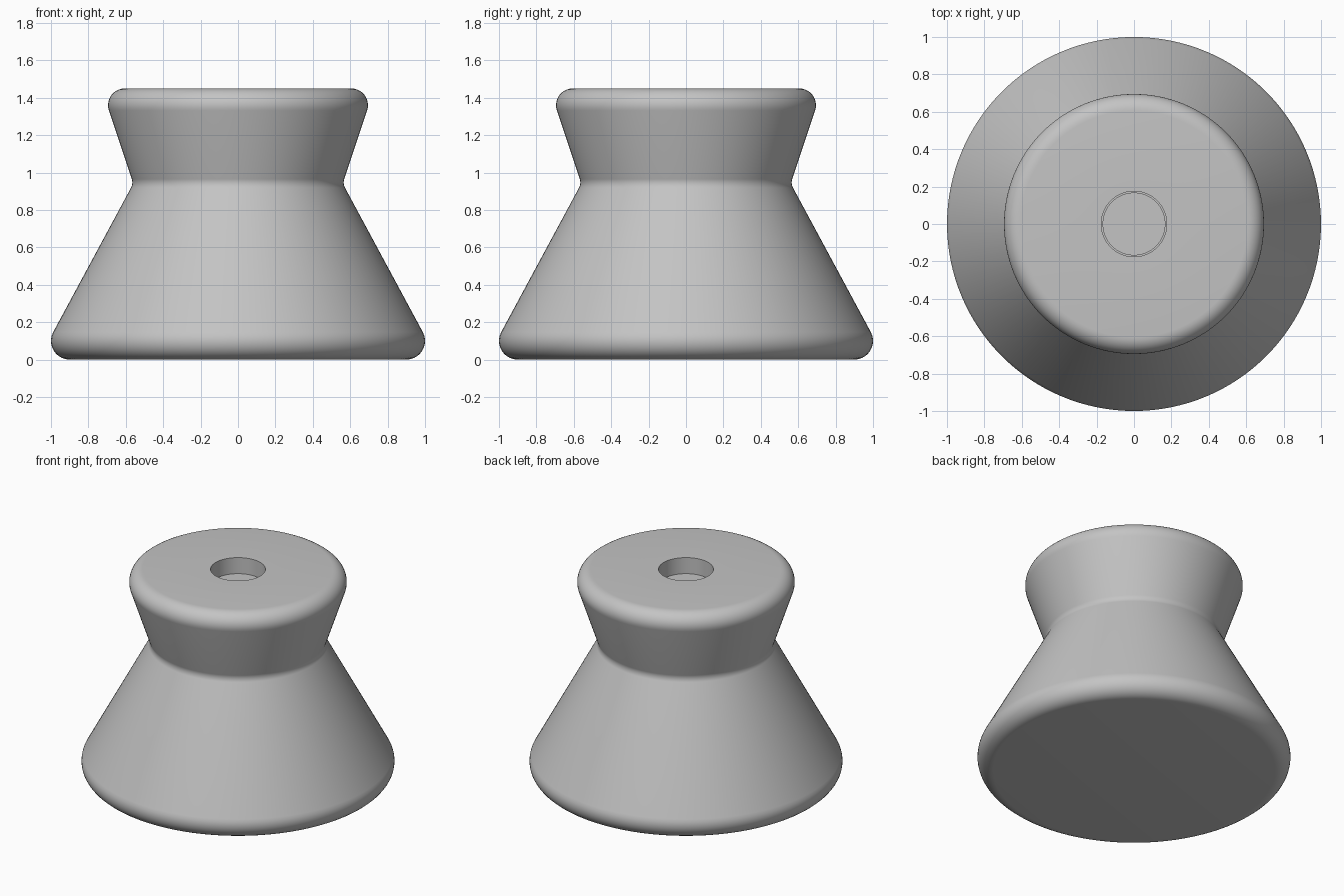
import bpy, bmesh
from math import cos, sin, radians, tau

cube = bpy.data.objects.get("Cube")
if cube:
    bpy.data.objects.remove(cube)

grey = bpy.data.materials.new("plain grey")
grey.use_nodes = True
COLOUR = (0.55, 0.55, 0.55, 1)
grey.diffuse_color = COLOUR
grey.node_tree.nodes["Principled BSDF"].inputs["Base Color"].default_value = COLOUR


def arc(cx, cz, r, start, end, steps=10):
    """Points of a fillet, angles in degrees."""
    angles = [radians(start + (end - start) * i / steps) for i in range(steps + 1)]
    return [(cx + r * cos(a), cz + r * sin(a)) for a in angles]


def lathe(name, profile, steps=128):
    """Revolve a profile of (radius, height) points about z."""
    bm = bmesh.new()
    verts = [bm.verts.new((r, 0, z)) for r, z in profile]
    edges = [bm.edges.new(pair) for pair in zip(verts, verts[1:])]
    bmesh.ops.spin(bm, geom=verts + edges, cent=(0, 0, 0), axis=(0, 0, 1),
                   angle=tau, steps=steps, use_duplicate=False)
    bmesh.ops.remove_doubles(bm, verts=bm.verts, dist=0.0001)
    bmesh.ops.recalc_face_normals(bm, faces=bm.faces)
    mesh = bpy.data.meshes.new(name)
    bm.to_mesh(mesh)
    bm.free()
    mesh.materials.append(grey)
    obj = bpy.data.objects.new(name, mesh)
    bpy.context.collection.objects.link(obj)
    bpy.ops.object.select_all(action="DESELECT")
    obj.select_set(True)
    bpy.context.view_layer.objects.active = obj
    bpy.ops.object.shade_smooth_by_angle(angle=radians(30))
    return obj


TOP, FLOOR, HOLE = 1.45, 1.34, 0.175

# Flared body: rounded foot, pinched waist, rounded cap, recess in the top
body = [(0, 0)]
body += arc(0.9, 0.1, 0.1, -90, 28.4)
body += arc(0.625, 0.947, 0.06, 208.4, 161.6)
body += arc(0.605, TOP - 0.09, 0.09, -18.4, 90)
body += [(HOLE, TOP), (HOLE, FLOOR - 0.02), (0, FLOOR - 0.02)]
lathe("knob_body", body)

# Plug seated at the bottom of the recess
plug = [(0, FLOOR - 0.02), (0.168, FLOOR - 0.02), (0.168, FLOOR), (0, FLOOR)]
lathe("recess_plug", plug)
